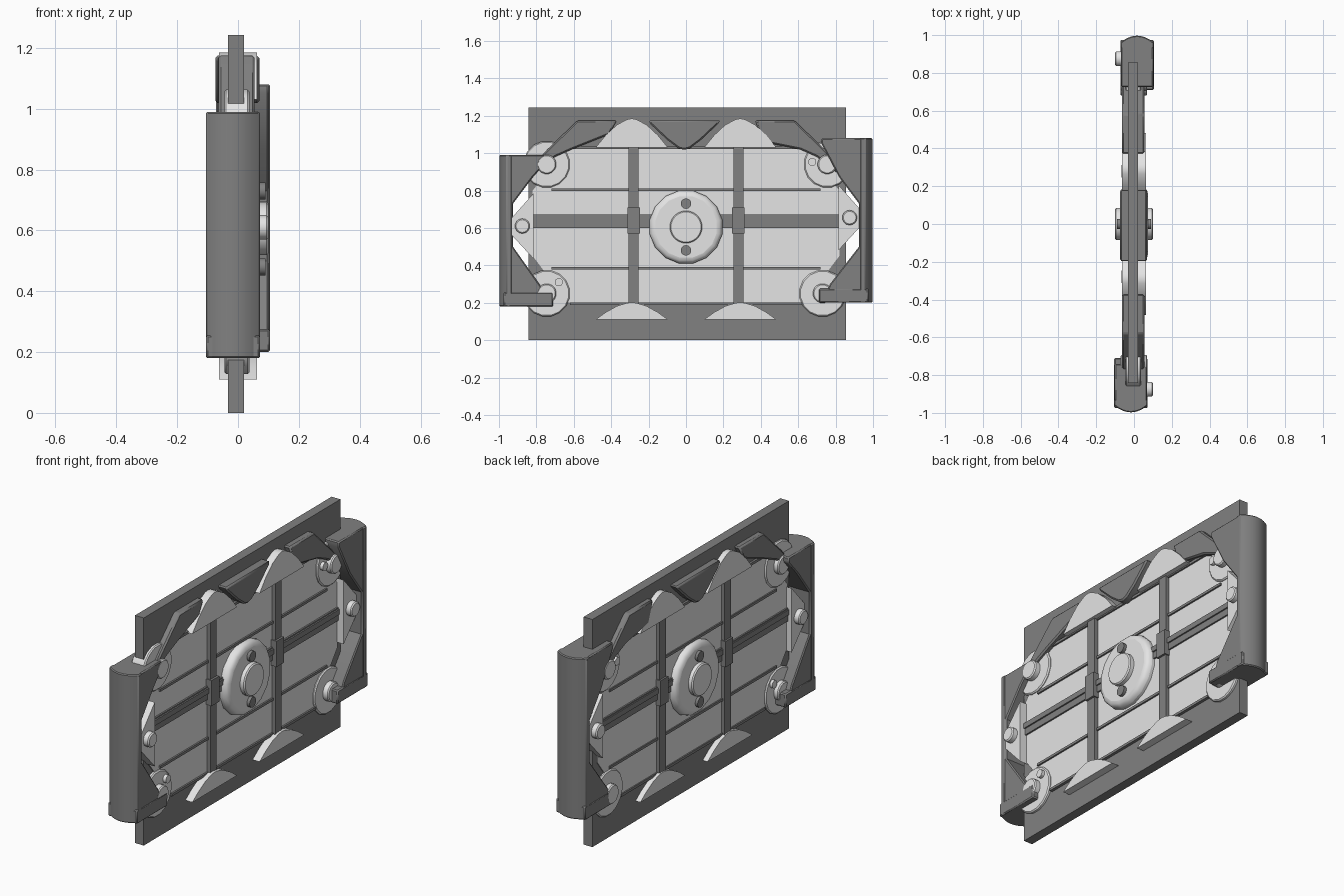
import bpy, bmesh, math

if "Cube" in bpy.data.objects:
    bpy.data.objects.remove(bpy.data.objects["Cube"])


def material(name, v):
    m = bpy.data.materials.new(name)
    m.diffuse_color = (v, v, v, 1)
    m.use_nodes = True
    m.node_tree.nodes["Principled BSDF"].inputs["Base Color"].default_value = m.diffuse_color
    return m


DARK = material("dark grey metal", 0.22)
LIGHT = material("light grey metal", 0.78)


def finish(name, bm, mat, bevel=0.0, segments=1):
    bmesh.ops.recalc_face_normals(bm, faces=bm.faces)
    me = bpy.data.meshes.new(name)
    bm.to_mesh(me)
    bm.free()
    ob = bpy.data.objects.new(name, me)
    bpy.context.collection.objects.link(ob)
    me.materials.append(mat)
    if bevel:
        mod = ob.modifiers.new("bevel", 'BEVEL')
        mod.width, mod.segments = bevel, segments
        mod.limit_method, mod.angle_limit = 'ANGLE', math.radians(40)
    bpy.ops.object.select_all(action='DESELECT')
    bpy.context.view_layer.objects.active = ob
    ob.select_set(True)
    bpy.ops.object.shade_smooth_by_angle(angle=math.radians(30))
    return ob


def extrude(name, pts, lo, hi, mat, axis='X', bevel=0.0, segments=1):
    """Prism: (y, z) outline along X, or (x, y) outline along Z."""
    bm = bmesh.new()
    place = (lambda p, t: (t, p[0], p[1])) if axis == 'X' else (lambda p, t: (p[0], p[1], t))
    a = [bm.verts.new(place(p, lo)) for p in pts]
    b = [bm.verts.new(place(p, hi)) for p in pts]
    bm.faces.new(a)
    bm.faces.new(b)
    for i in range(len(a)):
        j = (i + 1) % len(a)
        bm.faces.new((a[i], a[j], b[j], b[i]))
    return finish(name, bm, mat, bevel, segments)


def rect(y0, y1, z0, z1):
    return [(y0, z0), (y1, z0), (y1, z1), (y0, z1)]


def disc(name, y, z, r, lo, hi, mat, n=16, bevel=0.0, segments=1):
    pts = [(y + r * math.cos((i + 0.5) * math.tau / n),
            z + r * math.sin((i + 0.5) * math.tau / n)) for i in range(n)]
    return extrude(name, pts, lo, hi, mat, 'X', bevel, segments)


# Backing plate and light inner panel
extrude("backing_plate", rect(-0.842, 0.855, 0, 1.243), -0.033, 0.02, DARK)
extrude("inner_panel", [(-0.63, 0.2), (0.63, 0.2), (0.82, 0.45), (0.82, 0.8),
                        (0.63, 1.03), (-0.63, 1.03), (-0.82, 0.8), (-0.82, 0.45)],
        -0.038, 0.027, LIGHT)

# Horizontal seams, central bar and vertical straps
for z, w in ((0.195, 0.62), (0.385, 0.72), (0.805, 0.72), (1.03, 0.62)):
    extrude("seam_strip", rect(-w, w, z - 0.007, z + 0.007), -0.045, 0.036, DARK)
extrude("central_bar", rect(-0.82, 0.82, 0.6, 0.672), -0.046, 0.036, DARK)
extrude("central_bar_ridge", rect(-0.82, 0.82, 0.636, 0.665), -0.052, 0.044, DARK)
for s in (-1, 1):
    y = 0.28 * s
    extrude("vertical_strap", rect(y - 0.027, y + 0.027, 0.195, 1.035), -0.056, 0.048, DARK)
    extrude("strap_sleeve", rect(y - 0.033, y + 0.033, 0.57, 0.71), -0.066, 0.06, DARK)

# Central hub
disc("hub", 0, 0.605, 0.198, -0.075, 0.073, LIGHT, 16, 0.03, 3)
disc("hub_boss", 0, 0.605, 0.087, -0.1, 0.1, LIGHT, 20, 0.006)
for z in (0.48, 0.73):
    disc("hub_stud", 0, z, 0.028, -0.09, 0.09, DARK, 14)

# Curved light fins along the top and bottom
for s in (-1, 1):
    for name, z, h in (("top_fin", 1.03, 0.155), ("bottom_fin", 0.11, 0.092)):
        y = 0.29 * s
        half = [(0.193, 0), (0.14, 0.42), (0.08, 0.78), (0.025, 0.97)]
        pts = [(y + a, z + b * h) for a, b in half] + [(y, z + h)]
        pts += [(y - a, z + b * h) for a, b in reversed(half)]
        extrude(name, pts, -0.0625, 0.0625, LIGHT)

# Dark top wedge and shoulder guards
extrude("top_wedge", [(-0.2, 1.175), (-0.19, 1.155), (-0.1, 1.07), (-0.04, 1.025), (-0.01, 1.018),
                      (0.02, 1.025), (0.08, 1.07), (0.17, 1.155), (0.185, 1.175)],
        -0.074, 0.07, DARK, bevel=0.008)
for s in (-1, 1):
    pts = [(0.37, 1.175), (0.58, 1.175), (0.74, 1.02), (0.85, 0.9), (0.80, 0.9),
           (0.70, 0.98), (0.61, 1.02), (0.41, 1.06 if s > 0 else 1.10)]
    extrude("shoulder_guard", [(s * y, z) for y, z in pts], -0.064, 0.055, DARK, bevel=0.008)

# Corner discs with bosses
for y, z, small in ((-0.745, 0.94, None), (-0.745, 0.25, (-0.68, 0.31)),
                    (0.755, 0.94, (0.675, 0.953)), (0.73, 0.25, None)):
    disc("corner_disc", y, z, 0.125, -0.045, 0.037, LIGHT, 16, 0.006)
    disc("corner_boss", y, z, 0.052, -0.072, 0.07, LIGHT, 16, 0.006)
    if small:
        disc("corner_stud", *small, 0.022, -0.06, 0.055, LIGHT, 12)

# End posts: bowed column, tapered clamp arms, collar and light latch
for s, z0, z1 in ((-1, 0.18, 0.99), (1, 0.2, 1.08)):
    lo, hi = sorted((s * -0.072, s * 0.105))
    mid, half = (lo + hi) / 2, (hi - lo) / 2
    arc = [(mid + half * t / 6, s * (0.96 + 0.037 * (1 - (t / 6) ** 2))) for t in range(-6, 7)]
    extrude("end_post", arc + [(hi, s * 0.93), (lo, s * 0.93)], z0, z1, DARK, 'Z', 0.005)
    inner = 0.74 if s < 0 else 0.725
    clamp = [(0.96, z0), (0.73, z0), (0.77, z0 + 0.1), (0.925, 0.5), (0.925, 0.73),
             (0.82, 0.87), (inner, z1 - 0.03), (inner, z1), (0.96, z1)]
    extrude("end_clamp", [(s * y, z) for y, z in clamp], lo + 0.003, hi - 0.003, DARK, bevel=0.006)
    a, b = sorted((s * 0.71, s * 0.975))
    extrude("clamp_collar", rect(a, b, z0, z0 + 0.075), lo, hi, DARK, bevel=0.006)
    c = 0.61 if s < 0 else 0.655
    latch = [(0.815, c - 0.175), (0.935, c - 0.045), (0.935, c + 0.04), (0.815, c + 0.175)]
    extrude("latch_plate", [(s * y, z) for y, z in latch], -0.068, 0.068, LIGHT)
    disc("latch_stud", s * 0.875, c, 0.04, -0.1, 0.1, LIGHT, 14, 0.006)
